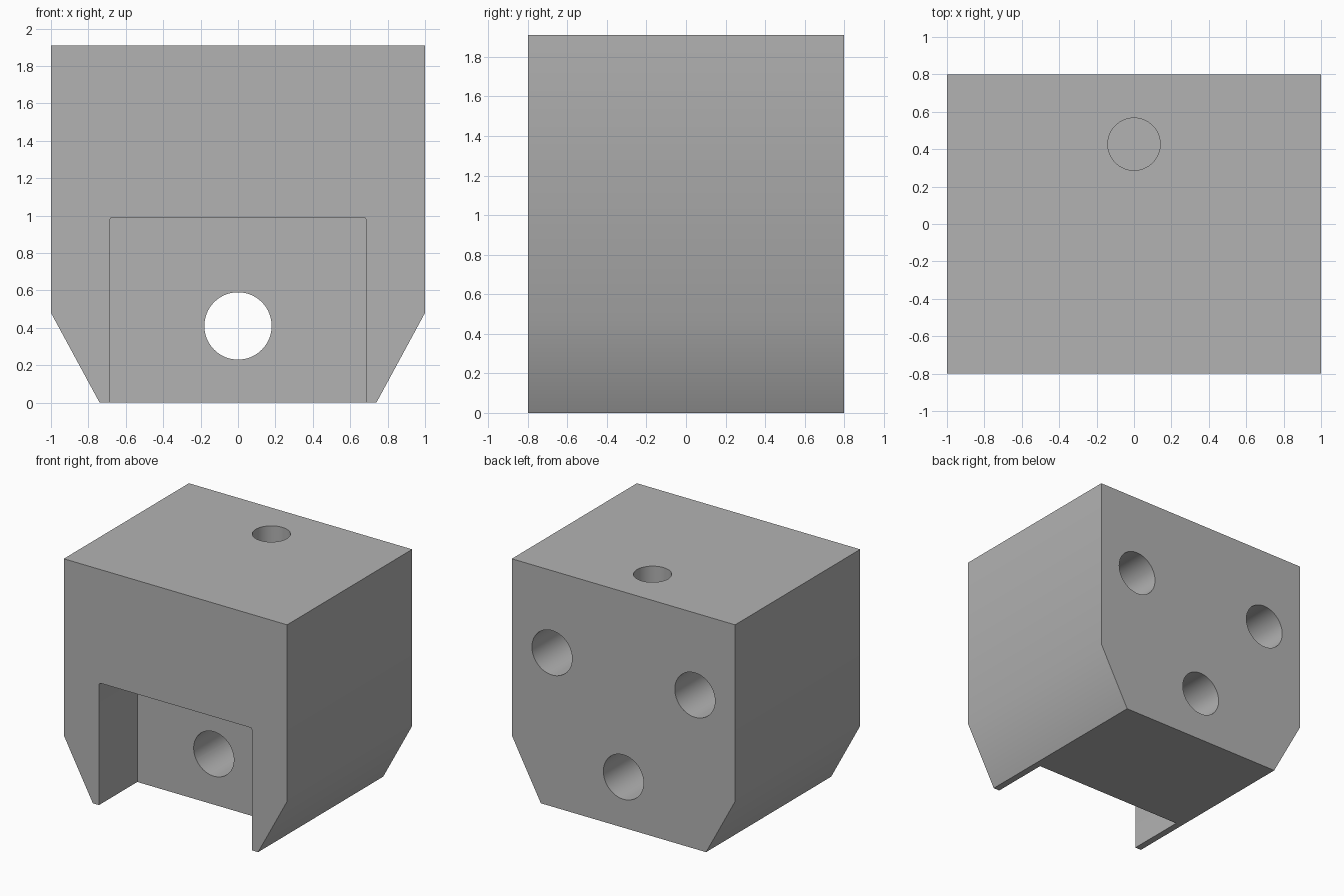
import bpy
import bmesh
from math import radians
from mathutils import Matrix, Vector

cube = bpy.data.objects.get("Cube")
if cube:
    bpy.data.objects.remove(cube, do_unlink=True)

DEPTH = 0.8      # half of the block's front-to-back size
HEIGHT = 1.91

grey = bpy.data.materials.new("plain grey")
grey.use_nodes = True
colour = (0.45, 0.45, 0.45, 1)
grey.diffuse_color = colour
grey.node_tree.nodes["Principled BSDF"].inputs["Base Color"].default_value = colour


def add_object(name, bm):
    mesh = bpy.data.meshes.new(name)
    bmesh.ops.recalc_face_normals(bm, faces=bm.faces)
    bm.to_mesh(mesh)
    bm.free()
    mesh.materials.append(grey)
    obj = bpy.data.objects.new(name, mesh)
    bpy.context.collection.objects.link(obj)
    return obj


def prism(name, half_profile, y0, y1):
    """Mirror an (x, z) half profile and extrude it from y0 to y1."""
    bm = bmesh.new()
    outline = half_profile + [(-x, z) for x, z in reversed(half_profile)]
    face = bm.faces.new([bm.verts.new((x, y0, z)) for x, z in outline])
    grown = bmesh.ops.extrude_face_region(bm, geom=[face])["geom"]
    verts = [v for v in grown if isinstance(v, bmesh.types.BMVert)]
    bmesh.ops.translate(bm, verts=verts, vec=(0, y1 - y0, 0))
    return add_object(name, bm)


def drill(name, radius, start, end):
    """Round cutter running between two points."""
    start, end = Vector(start), Vector(end)
    axis = end - start
    turn = axis.to_track_quat("Z", "Y").to_matrix().to_4x4()
    bm = bmesh.new()
    bmesh.ops.create_cone(bm, cap_ends=True, segments=64, radius1=radius,
                          radius2=radius, depth=axis.length,
                          matrix=Matrix.Translation((start + end) / 2) @ turn)
    return add_object(name, bm)


# Block with sloped lower sides
block = prism("block", [(0.74, 0), (1, 0.48), (1, HEIGHT)], -DEPTH, DEPTH)

# Front pocket, open at the bottom, with tiny rounded upper corners
cutters = [prism("pocket_cutter",
                 [(0.685, -0.1), (0.685, 0.975), (0.681, 0.986), (0.67, 0.99)],
                 -DEPTH - 0.1, -0.31)]

# Lower through hole, two blind rear holes and the top hole
cutters.append(drill("through_hole_cutter", 0.18, (0, 0.9, 0.41), (0, -0.5, 0.41)))
for side, x in (("left", 0.64), ("right", -0.64)):
    cutters.append(drill(side + "_rear_hole_cutter", 0.18,
                         (x, 0.9, 1.245), (x, -0.3, 1.245)))
cutters.append(drill("top_hole_cutter", 0.14, (0, 0.427, 2), (0, 0.427, 1.1)))

# Cut everything out of the block
for cutter in cutters:
    cut = block.modifiers.new(cutter.name, "BOOLEAN")
    cut.operation = "DIFFERENCE"
    cut.solver = "EXACT"
    cut.object = cutter

bpy.context.view_layer.update()
result = bpy.data.meshes.new_from_object(
    block.evaluated_get(bpy.context.evaluated_depsgraph_get()))
block.modifiers.clear()
block.data = result
for cutter in cutters:
    bpy.data.objects.remove(cutter, do_unlink=True)

# Smooth hole walls, sharp rims and corners
bpy.ops.object.select_all(action="DESELECT")
block.select_set(True)
bpy.context.view_layer.objects.active = block
bpy.ops.object.shade_smooth_by_angle(angle=radians(30))
